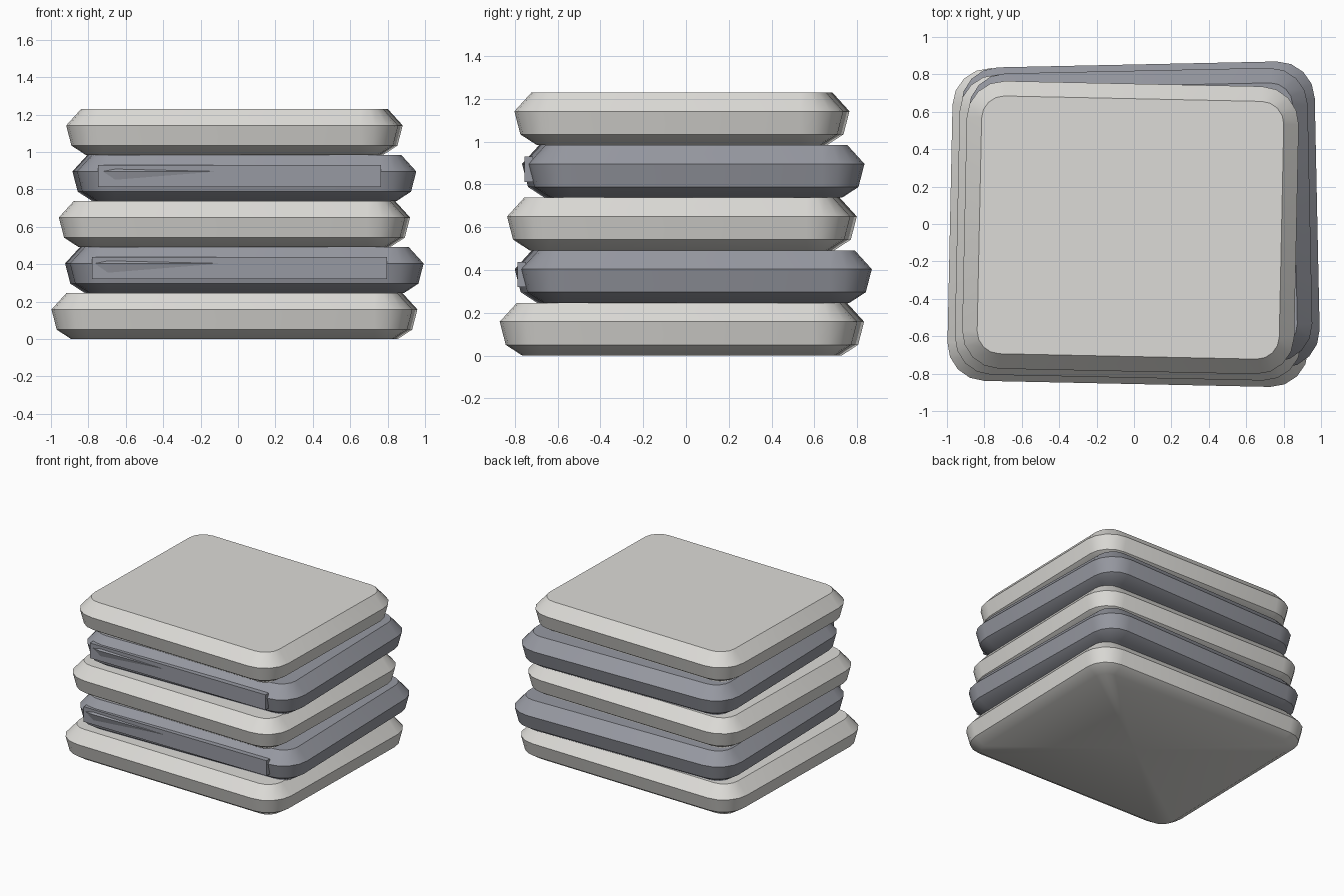
import bpy, bmesh, math
from mathutils import Matrix

if "Cube" in bpy.data.objects:
    bpy.data.objects.remove(bpy.data.objects["Cube"])

def make_material(name, color):
    m = bpy.data.materials.new(name)
    m.diffuse_color = color
    m.use_nodes = True
    m.node_tree.nodes["Principled BSDF"].inputs["Base Color"].default_value = m.diffuse_color
    return m

LIGHT = make_material("light_fabric", (0.72, 0.71, 0.68, 1))
DARK = make_material("dark_fabric", (0.31, 0.32, 0.36, 1))

H = 0.246                      # thickness of each slab
# side profile: (inset from the widest outline, height)
PROFILE = [(0.105, 0.0), (0.028, 0.05), (0.0, 0.158), (0.08, H)]
SEGS = 4                       # facets per rounded corner

def ring(hx, hy, r):
    pts = []
    for k, (sx, sy) in enumerate([(1, 1), (-1, 1), (-1, -1), (1, -1)]):
        for i in range(SEGS + 1):
            a = math.pi / 2 * (k + i / SEGS)
            pts.append((sx * (hx - r) + r * math.cos(a),
                        sy * (hy - r) + r * math.sin(a)))
    return pts

def finish(name, bm, mat, angle):
    bmesh.ops.recalc_face_normals(bm, faces=bm.faces)
    me = bpy.data.meshes.new(name)
    bm.to_mesh(me)
    bm.free()
    ob = bpy.data.objects.new(name, me)
    bpy.context.collection.objects.link(ob)
    me.materials.append(mat)
    bpy.ops.object.select_all(action='DESELECT')
    ob.select_set(True)
    bpy.context.view_layer.objects.active = ob
    bpy.ops.object.shade_smooth_by_angle(angle=math.radians(angle))
    return ob

def slab(name, scale, center, z, turn, mat):
    bm = bmesh.new()
    rings = []
    for inset, h in PROFILE:
        pts = ring(0.965 * scale - inset, 0.836 * scale - inset, 0.2 - inset)
        rings.append([bm.verts.new((x, y, h)) for x, y in pts])
    n = len(rings[0])
    for a, b in zip(rings, rings[1:]):
        for i in range(n):
            j = (i + 1) % n
            bm.faces.new((a[i], a[j], b[j], b[i]))
    # top cap, and underside as a fan
    bm.faces.new(rings[-1])
    mid = bm.verts.new((0, 0, 0))
    for i in range(n):
        bm.faces.new((mid, rings[0][(i + 1) % n], rings[0][i]))
    bm.transform(Matrix.Translation((center, center, z)) @ Matrix.Rotation(turn, 4, 'Z'))
    return finish(name, bm, mat, 42)

def front_band(name, scale, z):
    # straight strip half sunk into the slightly turned front face
    bm = bmesh.new()
    bmesh.ops.create_cube(bm, size=1)
    y_front = -0.755 if scale < 0.96 else -0.788
    bm.transform(Matrix.Translation((0.009, y_front + 0.02, z + 0.141)) @
                 Matrix.Diagonal((1.61 * scale, 0.04, 0.118, 1)))
    return finish(name, bm, DARK, 30)

# stack of five cushions, alternately offset, turned and coloured
for i in range(5):
    dark = i % 2 == 1
    s = 1 - 0.02 * i
    slab(f"cushion_{i + 1}", s, 0.034 if dark else -0.019, i * H,
         0.021 if dark else -0.021, DARK if dark else LIGHT)
    if dark:
        front_band(f"front_band_{i + 1}", s, i * H - 0.008)
